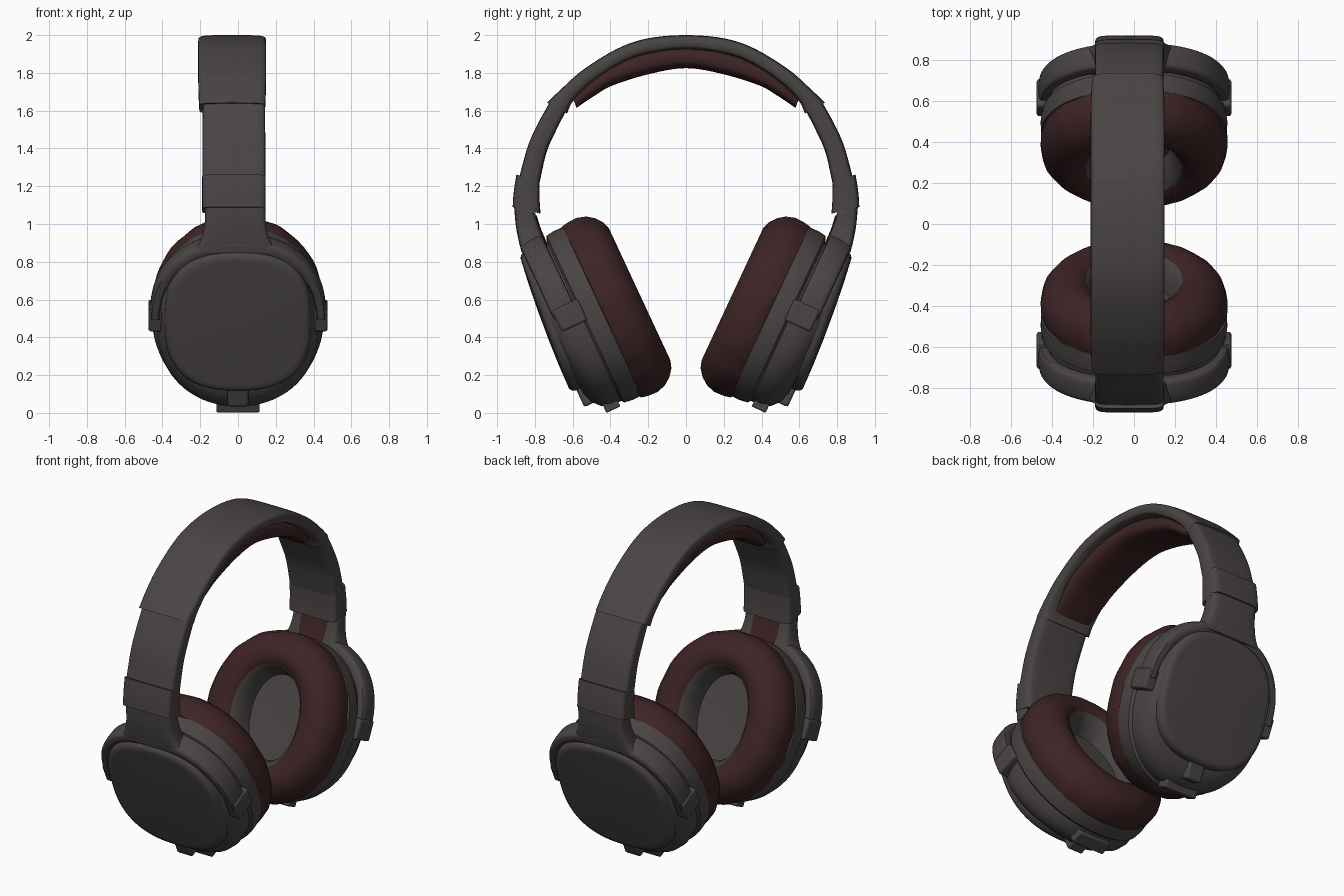
import bpy, bmesh, math
from mathutils import Vector

if "Cube" in bpy.data.objects:
    bpy.data.objects.remove(bpy.data.objects["Cube"])

TILT = math.radians(25)
CT, ST = math.cos(TILT), math.sin(TILT)


def material(name, rgb):
    m = bpy.data.materials.new(name)
    m.diffuse_color = (*rgb, 1)
    m.use_nodes = True
    m.node_tree.nodes["Principled BSDF"].inputs["Base Color"].default_value = m.diffuse_color
    return m


GREY = material("charcoal plastic", (0.068, 0.059, 0.058))
MAROON = material("dark maroon leather", (0.048, 0.0175, 0.019))


def power(v, p):
    return math.copysign(abs(v) ** (2 / p), v)


def loft(name, rings, mats, band_mat=None, angle=35):
    """Skin a list of equal rings, cap both ends; band_mat picks colours per band."""
    bm = bmesh.new()
    vs = [[bm.verts.new(p) for p in r] for r in rings]
    n = len(rings[0])
    for k in range(len(vs) - 1):
        for i in range(n):
            j = (i + 1) % n
            f = bm.faces.new((vs[k][i], vs[k][j], vs[k + 1][j], vs[k + 1][i]))
            f.material_index = band_mat(k) if band_mat else 0
    bm.faces.new(vs[0])
    end = bm.faces.new(vs[-1])
    end.material_index = band_mat(len(vs) - 1) if band_mat else 0
    bmesh.ops.recalc_face_normals(bm, faces=bm.faces[:])
    me = bpy.data.meshes.new(name)
    bm.to_mesh(me)
    bm.free()
    for m in mats:
        me.materials.append(m)
    ob = bpy.data.objects.new(name, me)
    bpy.context.collection.objects.link(ob)
    bpy.ops.object.select_all(action='DESELECT')
    ob.select_set(True)
    bpy.context.view_layer.objects.active = ob
    bpy.ops.object.shade_smooth_by_angle(angle=math.radians(angle))
    return ob


def spline(rows, steps=6):
    """Catmull-Rom resampling of rows of numbers."""
    rows = [Vector(r) for r in rows]
    out = []
    for i in range(len(rows) - 1):
        b, c = rows[i], rows[i + 1]
        a = rows[i - 1] if i else b * 2 - c
        d = rows[i + 2] if i + 2 < len(rows) else c * 2 - b
        for s in range(steps):
            t = s / steps
            out.append(0.5 * (2 * b + (c - a) * t + (2 * a - 5 * b + 4 * c - d) * t * t
                              + (3 * b - a - 3 * c + d) * t ** 3))
    return out + [rows[-1]]


def strap(name, ribs, xc, mat, p=5, side=1):
    """Rounded strap; ribs are (outer y, outer z, inner y, inner z, half width)."""
    rings = []
    for yo, zo, yi, zi, hw in spline(ribs):
        ring = []
        for k in range(28):
            a = 2 * math.pi * k / 28
            u, v = power(math.cos(a), p), power(math.sin(a), p)
            t = (v + 1) / 2
            ring.append((xc + hw * u, side * (yi + (yo - yi) * t), zi + (zo - zi) * t))
        rings.append(ring)
    return loft(name, rings, [mat], angle=40)


def both_ways(ribs):
    return [(-a, b, -c, d, h) for a, b, c, d, h in reversed(ribs[1:])] + ribs


def place(x, u, n, side):
    """Tilted cup space: u runs up the disc, n points outward."""
    return (x, side * (n * CT + u * ST), u * CT - n * ST)


def disc(name, loops, side, mats, p=2.0, lean=0.0, band_mat=None, pucker=0.0):
    """Stack of ovals; loops are (n, half width, half height, centre u)."""
    rings = []
    for n, rx, ru, cu in loops:
        ring = []
        for k in range(72):
            a = 2 * math.pi * k / 72
            w = 1 + pucker * math.sin(k * 2 * math.pi / 4.5) * math.sin(3 * a + 1)
            x = w * rx * power(math.cos(a), p)
            u = cu + w * ru * power(math.sin(a), p)
            ring.append(place(x, u, n - lean * (u - 0.74), side))
        rings.append(ring)
    return loft(name, rings, mats, band_mat)


def block(name, x, u, n, side, bevel=0.012):
    ring = lambda uu: [place(a, uu, b, side) for a, b in
                       ((x[0], n[0]), (x[1], n[0]), (x[1], n[1]), (x[0], n[1]))]
    ob = loft(name, [ring(u[0]), ring(u[1])], [GREY])
    b = ob.modifiers.new("soft edges", 'BEVEL')
    b.width, b.segments = bevel, 2
    return ob


# Headband shell and its padded underside
strap("headband_shell", both_ways([
    (0, 2.0, 0, 1.925, .18), (.2, 1.983, .18, 1.905, .18), (.36, 1.93, .325, 1.86, .18),
    (.54, 1.82, .49, 1.755, .18), (.66, 1.715, .595, 1.655, .178),
    (.735, 1.642, .63, 1.585, .175)]), -.031, GREY)
strap("headband_cushion", both_ways([
    (0, 1.94, 0, 1.825, .15), (.2, 1.92, .19, 1.795, .15), (.4, 1.84, .385, 1.735, .15),
    (.5, 1.77, .475, 1.685, .145), (.6, 1.67, .58, 1.615, .12)]), -.031, MAROON, p=3)

for side, tag in ((-1, "front"), (1, "back")):
    # Slider arm, sleeve and stem
    strap(tag + "_slider_arm", [
        (.718, 1.65, .632, 1.605, .165), (.785, 1.53, .69, 1.49, .166),
        (.838, 1.41, .738, 1.38, .167), (.885, 1.24, .775, 1.22, .167)], -.022, GREY, 6, side)
    strap(tag + "_arm_sleeve", [
        (.898, 1.262, .775, 1.225, .168), (.912, 1.17, .775, 1.13, .168),
        (.918, 1.09, .77, 1.055, .168)], -.022, GREY, 7, side)
    strap(tag + "_yoke_stem", [
        (.91, 1.09, .80, 1.06, .16), (.902, 1.0, .775, .98, .163),
        (.888, .92, .735, .89, .185), (.87, .85, .69, .81, .23)], -.015, GREY, 6, side)
    strap(tag + "_stem_lining", [
        (.82, 1.05, .79, 1.045, .09), (.80, .99, .768, .975, .09),
        (.77, .92, .738, .905, .08)], -.015, MAROON, 6, side)

    # Ear cushion: maroon roll, grey inner wall and speaker cover
    disc(tag + "_ear_cushion", [
        (.20, .42, .47, .672), (.18, .443, .498, .672), (.14, .453, .506, .672),
        (.09, .454, .508, .672), (.04, .438, .493, .672), (0, .408, .464, .672),
        (-.03, .365, .425, .672), (-.043, .32, .385, .672), (-.038, .275, .345, .672),
        (-.015, .235, .31, .672), (.02, .21, .285, .672), (.07, .19, .265, .672),
        (.12, .18, .255, .672), (.125, .09, .13, .672)],
        side, [MAROON, GREY], 2.1, band_mat=lambda k: 1 if k >= 9 else 0, pucker=.007)

    # Cup shell with the groove under the yoke
    disc(tag + "_cup_shell", [
        (.165, .43, .475, .675), (.175, .452, .492, .675), (.23, .455, .493, .675),
        (.272, .448, .487, .675), (.285, .43, .465, .668), (.34, .428, .463, .662),
        (.39, .418, .447, .668), (.43, .40, .42, .685), (.45, .38, .39, .71)],
        side, [GREY], 2.15)

    # Domed outer face plate
    disc(tag + "_face_plate", [
        (.41, .39, .392, .745), (.45, .388, .39, .745), (.468, .38, .382, .745),
        (.478, .365, .367, .745), (.479, .345, .347, .745), (.486, .22, .22, .745),
        (.489, .08, .08, .745)], side, [GREY], 2.6, lean=.08)

    # Horseshoe yoke around the upper half of the cup
    rings = []
    for k in range(41):
        a = math.pi * k / 40
        c, s = power(math.cos(a), 2.25), power(math.sin(a), 2.25)
        ring = []
        for m in range(16):
            b = 2 * math.pi * m / 16
            r, h = power(math.cos(b), 4), power(math.sin(b), 4)
            ring.append(place(c * (.438 + .028 * r), .74 + s * (.415 + .042 * r),
                              .36 + .065 * h, side))
        rings.append(ring)
    loft(tag + "_yoke", rings, [GREY], angle=40)

    # Pivot caps at the yoke ends
    for sx, lr in ((-1, "left"), (1, "right")):
        block(f"{tag}_{lr}_pivot_cap", sorted((sx * .40, sx * .474)), (.665, .79),
              (.265, .415), side)

    # Bottom tab and latch
    block(tag + "_bottom_tab", (-.115, .115), (.178, .24), (.30, .382), side, .008)
    block(tag + "_bottom_latch", (-.055, .055), (.255, .385), (.38, .475), side, .012)
